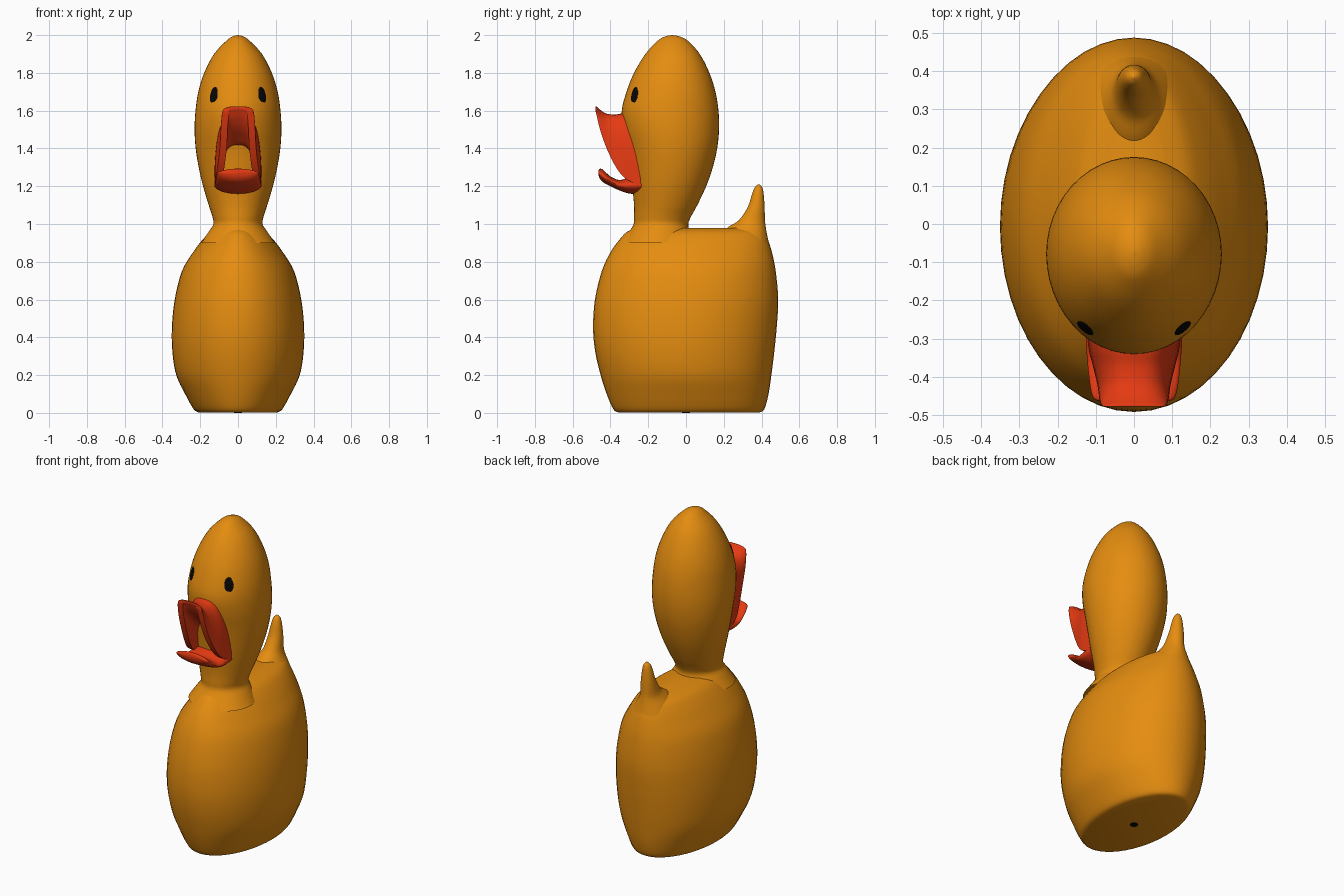
import bpy, bmesh, math
from math import sin, cos, pi
from mathutils import Vector, Matrix

cube = bpy.data.objects.get("Cube")
if cube:
    bpy.data.objects.remove(cube, do_unlink=True)


def material(name, rgb):
    mat = bpy.data.materials.new(name)
    mat.use_nodes = True
    color = (*rgb, 1)
    mat.diffuse_color = color
    mat.node_tree.nodes["Principled BSDF"].inputs["Base Color"].default_value = color
    return mat


orange = material("warm orange", (0.78, 0.265, 0.005))
red = material("bill red", (0.78, 0.042, 0.006))
black = material("black", (0.002, 0.002, 0.002))


def finish(name, bm, mat):
    """Turn a bmesh into a smooth shaded object."""
    bmesh.ops.recalc_face_normals(bm, faces=bm.faces)
    mesh = bpy.data.meshes.new(name)
    bm.to_mesh(mesh)
    bm.free()
    mesh.materials.append(mat)
    obj = bpy.data.objects.new(name, mesh)
    bpy.context.collection.objects.link(obj)
    bpy.ops.object.select_all(action="DESELECT")
    obj.select_set(True)
    bpy.context.view_layer.objects.active = obj
    bpy.ops.object.shade_smooth_by_angle(angle=math.radians(50))
    return obj


def smooth_rows(rows, steps=4):
    """Catmull-Rom interpolation between the rows of a profile."""
    pts = [Vector(r) for r in rows]
    out = []
    for i in range(len(pts) - 1):
        a, b = pts[max(i - 1, 0)], pts[i]
        c, d = pts[i + 1], pts[min(i + 2, len(pts) - 1)]
        for k in range(steps):
            t = k / steps
            out.append(0.5 * (2 * b + (c - a) * t
                              + (2 * a - 5 * b + 4 * c - d) * t ** 2
                              + (3 * b - a - 3 * c + d) * t ** 3))
    return out + [pts[-1]]


def loft(name, rows, section, mat):
    """Skin closed sections, one for each interpolated row."""
    bm = bmesh.new()
    rings = [[bm.verts.new(p) for p in section(r)] for r in smooth_rows(rows)]
    count = len(rings[0])
    for low, high in zip(rings, rings[1:]):
        for i in range(count):
            j = (i + 1) % count
            bm.faces.new((low[i], low[j], high[j], high[i]))
    bm.faces.new(rings[0])
    bm.faces.new(rings[-1])
    return finish(name, bm, mat)


def angles(count):
    return [2 * pi * i / count for i in range(count)]


def upright(row):
    """Level ellipse: height, front y, back y, half width."""
    z, front, back, w = row
    return [(w * cos(a), (front + back) / 2 + (back - front) / 2 * sin(a), z)
            for a in angles(48)]


def scoop(row):
    """Ellipse facing forward: y, centre height, half height, half width."""
    y, z, h, w = row
    return [(w * cos(a), y, z + h * sin(a)) for a in angles(32)]


def arch(row):
    """Hollow arch facing forward, with separate outer and inner crowns."""
    pts = []
    y, w, z, top, inner = row.to_tuple() if len(row) < 5 else tuple(row)
    sweep = [pi * i / 20 for i in range(21)]
    for width, crown, path in ((w, top, sweep), (w - 0.036, inner, sweep[::-1])):
        for a in path:
            x = math.copysign(abs(cos(a)) ** 0.7, cos(a))
            pts.append((width * x, y, z + (crown - z) * abs(sin(a)) ** 0.7))
    return pts


# Body with a flat base and a narrow ridged back
loft("body", [
    (0.003, -0.36, 0.39, 0.21), (0.02, -0.385, 0.415, 0.235),
    (0.1, -0.42, 0.437, 0.28), (0.2, -0.452, 0.452, 0.327),
    (0.32, -0.48, 0.467, 0.347), (0.45, -0.492, 0.48, 0.35),
    (0.6, -0.482, 0.488, 0.335), (0.75, -0.446, 0.475, 0.297),
    (0.85, -0.4, 0.455, 0.238), (0.92, -0.35, 0.432, 0.185),
    (0.96, -0.31, 0.405, 0.14), (0.98, -0.26, 0.35, 0.08),
], upright, orange)

# Head and neck in one egg shape
loft("head", [
    (0.9, -0.34, 0.04, 0.195), (0.96, -0.3, 0.02, 0.155),
    (1.0, -0.277, 0.012, 0.13), (1.04, -0.275, 0.027, 0.136),
    (1.1, -0.275, 0.06, 0.155), (1.2, -0.284, 0.107, 0.185),
    (1.3, -0.295, 0.142, 0.208), (1.4, -0.31, 0.165, 0.224),
    (1.5, -0.332, 0.175, 0.23), (1.6, -0.34, 0.172, 0.225),
    (1.7, -0.315, 0.156, 0.21), (1.8, -0.275, 0.124, 0.179),
    (1.9, -0.215, 0.073, 0.127), (1.97, -0.15, 0.01, 0.062),
    (1.993, -0.11, -0.035, 0.028), (2.0, -0.075, -0.07, 0.003),
], upright, orange)

# Upturned tail
loft("tail", [
    (0.85, 0.16, 0.45, 0.15), (0.94, 0.18, 0.43, 0.1),
    (0.985, 0.225, 0.422, 0.068), (1.02, 0.28, 0.418, 0.052),
    (1.09, 0.327, 0.416, 0.042), (1.16, 0.35, 0.411, 0.03),
    (1.195, 0.365, 0.403, 0.019), (1.21, 0.382, 0.388, 0.003),
], upright, orange)

# Open bill: arched upper half and scooped lower half
loft("upper_bill", [
    (-0.24, 0.125, 1.2, 1.575, 1.42), (-0.32, 0.12, 1.24, 1.588, 1.42),
    (-0.37, 0.108, 1.3, 1.58, 1.46), (-0.42, 0.096, 1.4, 1.584, 1.51),
    (-0.455, 0.091, 1.5, 1.605, 1.56), (-0.472, 0.086, 1.57, 1.622, 1.595),
    (-0.478, 0.08, 1.595, 1.622, 1.608),
], arch, red)
loft("lower_bill", [
    (-0.2, 1.21, 0.045, 0.12), (-0.29, 1.205, 0.045, 0.126),
    (-0.35, 1.205, 0.028, 0.123), (-0.4, 1.226, 0.026, 0.118),
    (-0.44, 1.255, 0.033, 0.112), (-0.458, 1.268, 0.024, 0.104),
    (-0.464, 1.272, 0.008, 0.09),
], scoop, red)

# Thin oval eyes lying on the head
for side, label in ((1, "left"), (-1, "right")):
    bm = bmesh.new()
    bmesh.ops.create_uvsphere(
        bm, u_segments=24, v_segments=12, radius=1,
        matrix=Matrix.Translation((side * 0.128, -0.273, 1.675))
        @ Matrix.Rotation(side * math.radians(40), 4, "Z")
        @ Matrix.Rotation(math.radians(-10), 4, "X")
        @ Matrix.Diagonal((0.026, 0.0048, 0.052, 1)))
    finish(label + "_eye", bm, black)

# Small vent under the base
bm = bmesh.new()
bmesh.ops.create_cone(bm, cap_ends=True, segments=20, radius1=0.022,
                      radius2=0.022, depth=0.006,
                      matrix=Matrix.Translation((0, 0, 0.003)))
finish("base_vent", bm, black)
